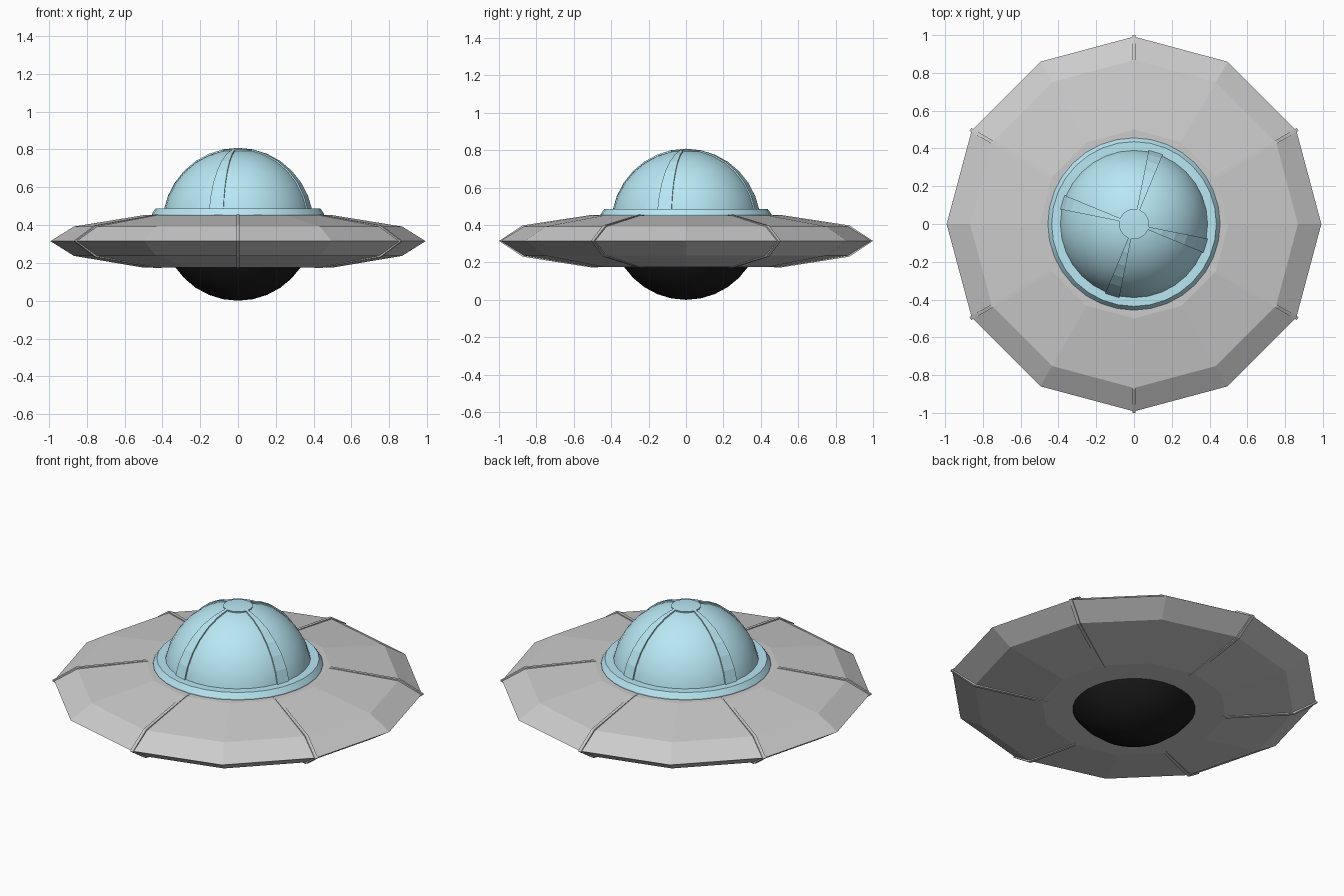
import bpy, bmesh, math
from math import sin, cos, radians
from mathutils import Vector

if "Cube" in bpy.data.objects:
    bpy.data.objects.remove(bpy.data.objects["Cube"])

R, CZ, STEP = 0.4, 0.4, 11.25      # globe radius, centre height, facet angle


def material(name, rgb):
    m = bpy.data.materials.new(name)
    m.diffuse_color = (*rgb, 1)
    m.use_nodes = True
    m.node_tree.nodes["Principled BSDF"].inputs["Base Color"].default_value = m.diffuse_color
    return m


blue = material("pale_blue", (0.48, 0.80, 0.90))
black = material("black", (0.01, 0.01, 0.01))


def finish(name, bm, mat=None, smooth=False):
    bmesh.ops.remove_doubles(bm, verts=bm.verts, dist=1e-5)
    bmesh.ops.recalc_face_normals(bm, faces=bm.faces)
    me = bpy.data.meshes.new(name)
    bm.to_mesh(me)
    bm.free()
    ob = bpy.data.objects.new(name, me)
    bpy.context.collection.objects.link(ob)
    if mat:
        me.materials.append(mat)
    if smooth:
        bpy.ops.object.select_all(action='DESELECT')
        ob.select_set(True)
        bpy.context.view_layer.objects.active = ob
        bpy.ops.object.shade_smooth_by_angle(angle=radians(25))
    return ob


def revolve(name, profile, n, mat=None, smooth=False, start=0, sweep=360):
    """Turn an (r, z) profile about z; profiles off the axis are closed loops."""
    bm = bmesh.new()
    full = sweep == 360
    rings = []
    for i in range(n if full else n + 1):
        a = radians(start + sweep * i / n)
        rings.append([bm.verts.new((r * cos(a), r * sin(a), z)) for r, z in profile])
    k = len(profile)
    closed = profile[0][0] > 0
    for i in range(n):
        p, q = rings[i], rings[(i + 1) % len(rings)]
        for j in range(k if closed else k - 1):
            j2 = (j + 1) % k
            bm.faces.new((p[j], q[j], q[j2], p[j2]))
    if not full:
        bm.faces.new(rings[0])
        bm.faces.new(rings[-1])
    return finish(name, bm, mat, smooth)


def arc(rad, lat0, lat1):
    """Points of a globe's outline between two latitudes."""
    n = max(1, round(abs(lat1 - lat0) / STEP))
    pts = []
    for i in range(n + 1):
        t = radians(lat0 + (lat1 - lat0) * i / n)
        pts.append((rad * cos(t) if cos(t) > 1e-6 else 0, CZ + rad * sin(t)))
    return pts


# Twelve-sided saucer
outer = [(0.50, 0.175), (0.868, 0.237), (0.992, 0.315), (0.868, 0.392), (0.50, 0.452)]
revolve("saucer_disc", [(0.30, 0.175)] + outer + [(0.30, 0.452)], 12)

# Raised seams on alternate corners of the saucer
hw = 0.009
lift = [(0.42, 0.178)] + [(r + dr, z + dz) for (r, z), (dr, dz) in zip(
    outer, [(0, -.003), (.005, -.006), (.008, 0), (.005, .006), (0, .003)])] + [(0.42, 0.449)]
loop = lift + [(0.45, 0.40), (0.80, 0.33), (0.80, 0.30), (0.45, 0.22)]
for i in range(6):
    a = radians(30 + 60 * i)
    radial, side = Vector((cos(a), sin(a), 0)), Vector((-sin(a), cos(a), 0))
    bm = bmesh.new()
    sides = [[bm.verts.new(radial * r + side * s + Vector((0, 0, z))) for r, z in loop]
             for s in (-hw, hw)]
    for s in sides:
        bm.faces.new(s)
    for j in range(len(loop)):
        k = (j + 1) % len(loop)
        bm.faces.new((sides[0][j], sides[0][k], sides[1][k], sides[1][j]))
    finish(f"saucer_seam_{i + 1}", bm)

# Dome above and belly below
revolve("dome", [(0, CZ)] + arc(R, 0, 90), 32, blue, True)
revolve("belly", [(0, CZ)] + arc(R, 0, -90), 32, black, True)

# Collar round the foot of the dome
revolve("dome_collar", [(0.37, 0.44), (0.456, 0.44), (0.456, 0.458),
                        (0.436, 0.487), (0.37, 0.487)], 32, blue, True)

# Raised cap and four tapering ribs on the dome
H = 0.008
inner_edge = arc(R - 0.02, 90 - STEP, 90)[:1]
revolve("dome_cap", [(0, inner_edge[0][1])] + inner_edge + arc(R + H, 90 - STEP, 90),
        32, blue, True)
for i in range(4):
    revolve(f"dome_rib_{i + 1}", arc(R + H, STEP, 90 - STEP) + arc(R - 0.01, 90 - STEP, STEP),
            1, blue, False, 67.5 + 90 * i, STEP)
